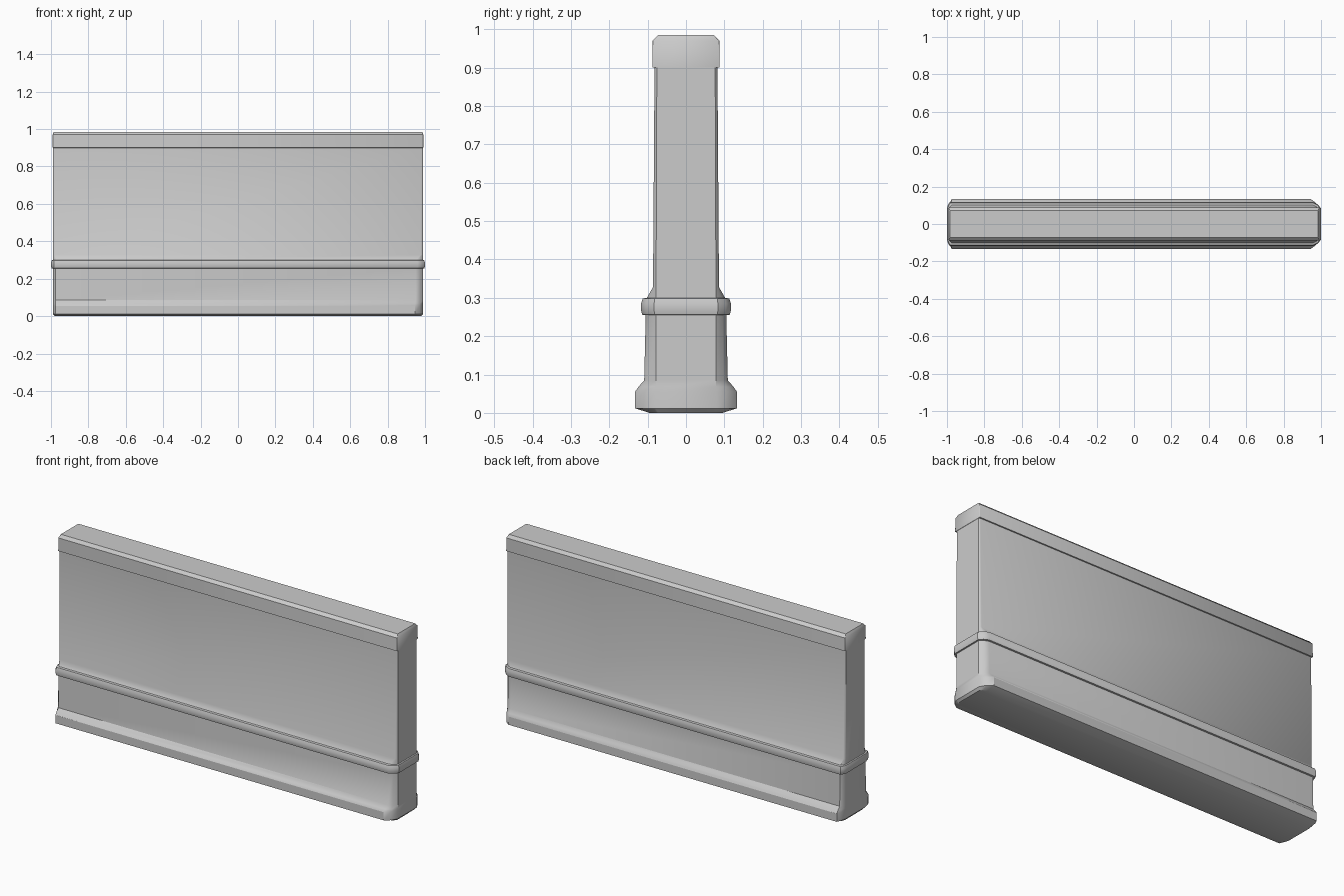
import bpy, bmesh

if "Cube" in bpy.data.objects:
    bpy.data.objects.remove(bpy.data.objects["Cube"])


def ring(z, hy, x, end, cl, cr):
    """Plan outline: half depth hy, half length x, end-face half width, corner lengths."""
    mid = end + (hy - end) * 0.62
    half = [(x, end), (x - cr * 0.4, mid), (x - cr, hy),
            (-x + cl, hy), (-x + cl * 0.4, mid), (-x, end)]
    pts = half + [(px, -py) for px, py in reversed(half)]
    return [(px, py, z) for px, py in pts]


def loft(name, levels, bottom=False, top=False):
    bm = bmesh.new()
    rows = [[bm.verts.new(p) for p in ring(*lv)] for lv in levels]
    for a, b in zip(rows, rows[1:]):
        n = len(a)
        for i in range(n):
            j = (i + 1) % n
            bm.faces.new((a[i], a[j], b[j], b[i]))
    if bottom:
        bm.faces.new(list(reversed(rows[0])))
    if top:
        bm.faces.new(rows[-1])
    bmesh.ops.recalc_face_normals(bm, faces=bm.faces)
    me = bpy.data.meshes.new(name)
    bm.to_mesh(me)
    bm.free()
    ob = bpy.data.objects.new(name, me)
    bpy.context.collection.objects.link(ob)
    bpy.ops.object.select_all(action='DESELECT')
    bpy.context.view_layer.objects.active = ob
    ob.select_set(True)
    bpy.ops.object.shade_smooth_by_angle(angle=0.6)


# Levels: z, half depth, half length, end-face half width, left / right corner length
plinth_top = (0.255, 0.105, 0.99, 0.078, 0.015, 0.04)
band_top = (0.30, 0.102, 0.99, 0.078, 0.015, 0.035)
wall_low = (0.328, 0.086, 0.99, 0.078, 0.01, 0.012)
wall_top = (0.90, 0.082, 0.99, 0.076, 0.008, 0.008)

# Flared plinth with bevelled underside
loft("plinth", [
    (0.0, 0.095, 0.98, 0.072, 0.012, 0.03),
    (0.012, 0.133, 0.99, 0.080, 0.015, 0.045),
    (0.055, 0.133, 0.99, 0.080, 0.015, 0.045),
    (0.068, 0.124, 0.99, 0.079, 0.015, 0.043),
    (0.085, 0.109, 0.99, 0.078, 0.015, 0.04),
    plinth_top], bottom=True)

# Projecting moulding band
loft("moulding", [
    plinth_top,
    (0.256, 0.114, 0.997, 0.082, 0.015, 0.04),
    (0.267, 0.117, 1.0, 0.083, 0.015, 0.04),
    (0.285, 0.117, 1.0, 0.083, 0.015, 0.04),
    (0.298, 0.113, 0.996, 0.082, 0.015, 0.04),
    band_top])

# Main panel with sloped foot
loft("wall_panel", [band_top, wall_low, wall_top])

# Coping along the top
loft("coping", [
    wall_top,
    (0.901, 0.088, 0.991, 0.086, 0.002, 0.002),
    (0.970, 0.087, 0.991, 0.085, 0.002, 0.002),
    (0.985, 0.073, 0.985, 0.071, 0.002, 0.002)], top=True)
